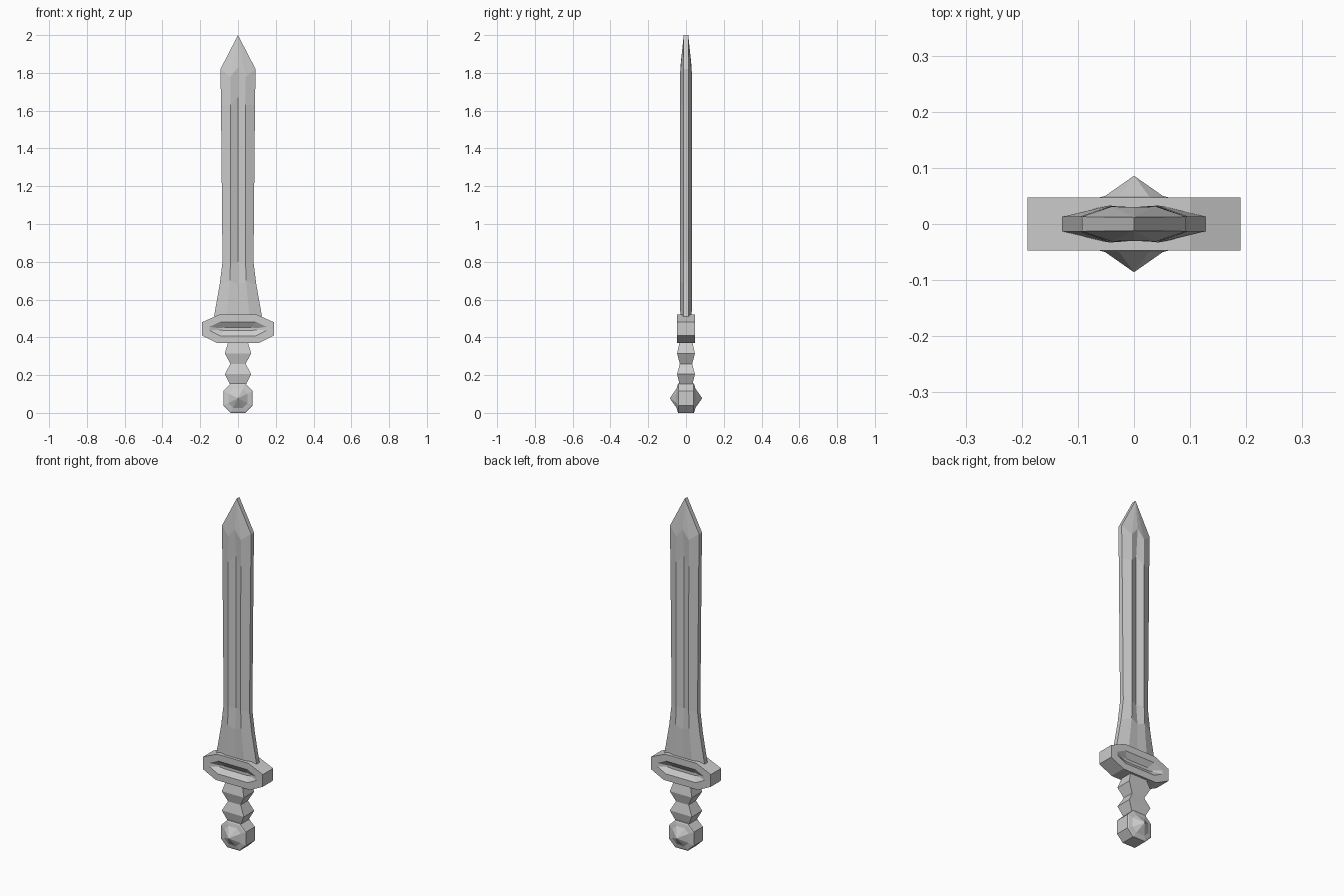
import bpy, bmesh

if "Cube" in bpy.data.objects:
    bpy.data.objects.remove(bpy.data.objects["Cube"])


def loft(name, rings):
    """Skin a list of equal-length closed rings and cap both ends."""
    bm = bmesh.new()
    rows = [[bm.verts.new(p) for p in ring] for ring in rings]
    for a, b in zip(rows, rows[1:]):
        n = len(a)
        for i in range(n):
            bm.faces.new((a[i], a[(i + 1) % n], b[(i + 1) % n], b[i]))
    bm.faces.new(rows[0])
    bm.faces.new(rows[-1])
    bmesh.ops.remove_doubles(bm, verts=bm.verts, dist=0.0005)
    bmesh.ops.recalc_face_normals(bm, faces=bm.faces)
    mesh = bpy.data.meshes.new(name)
    bm.to_mesh(mesh)
    bm.free()
    obj = bpy.data.objects.new(name, mesh)
    bpy.context.collection.objects.link(obj)
    return obj


def plate(name, half_layers):
    """Loft outlines given as (y, right-hand x/z points), mirrored in x and y."""
    def ring(y, pts):
        return ([(x, y, z) for x, z in pts] +
                [(-x, y, z) for x, z in reversed(pts)])
    front = [ring(-y, pts) for y, pts in half_layers]
    back = [ring(y, pts) for y, pts in reversed(half_layers)]
    return loft(name, front + back)


# Blade: each row is edge (x, y, z), ridge (x, y, z), centre groove (y, z)
blade_rows = [
    ((.127, .013, .51), (.060, .030, .51), (.030, .51)),
    ((.097, .013, .68), (.043, .033, .70), (.028, .68)),
    ((.082, .013, .80), (.040, .033, .80), (.017, .80)),
    ((.090, .013, 1.63), (.040, .032, 1.63), (.017, 1.67)),
    ((.093, .013, 1.82), (.040, .031, 1.78), (.030, 1.83)),
    ((0, .012, 2.0), (0, .012, 2.0), (.012, 2.0)),
]
blade_rings = []
for edge, ridge, (cy, cz) in blade_rows:
    right = [edge, ridge]
    front = [(x, -y, z) for x, y, z in right] + [(0, -cy, cz)]
    front += [(-x, -y, z) for x, y, z in reversed(right)]
    blade_rings.append(front + [(x, -y, z) for x, y, z in reversed(front)])
loft("blade", blade_rings)

# Crossguard: long octagon with a recessed panel on both faces
plate("crossguard", [
    (.026, [(.07, .452), (.10, .448), (.10, .440), (.07, .436)]),
    (.047, [(.095, .482), (.15, .456), (.15, .436), (.095, .408)]),
    (.047, [(.10, .52), (.19, .48), (.19, .41), (.11, .37)]),
])

# Grip: square section with two swollen bands
grip = [(.04, .033, .145), (.07, .047, .205), (.04, .033, .26),
        (.07, .047, .315), (.05, .033, .38)]
loft("grip", [[(x, -y, z), (x, y, z), (-x, y, z), (-x, -y, z)]
              for x, y, z in grip])

# Pommel: octagonal disc with a pointed stud on both faces
octagon = [(.04, .155), (.078, .117), (.078, .038), (.04, 0)]


def scaled(s):
    return [(x * s, .078 + (z - .078) * s) for x, z in octagon]


plate("pommel", [(.086, scaled(0)), (.050, scaled(.66)),
                 (.045, scaled(.92)), (.041, octagon)])
